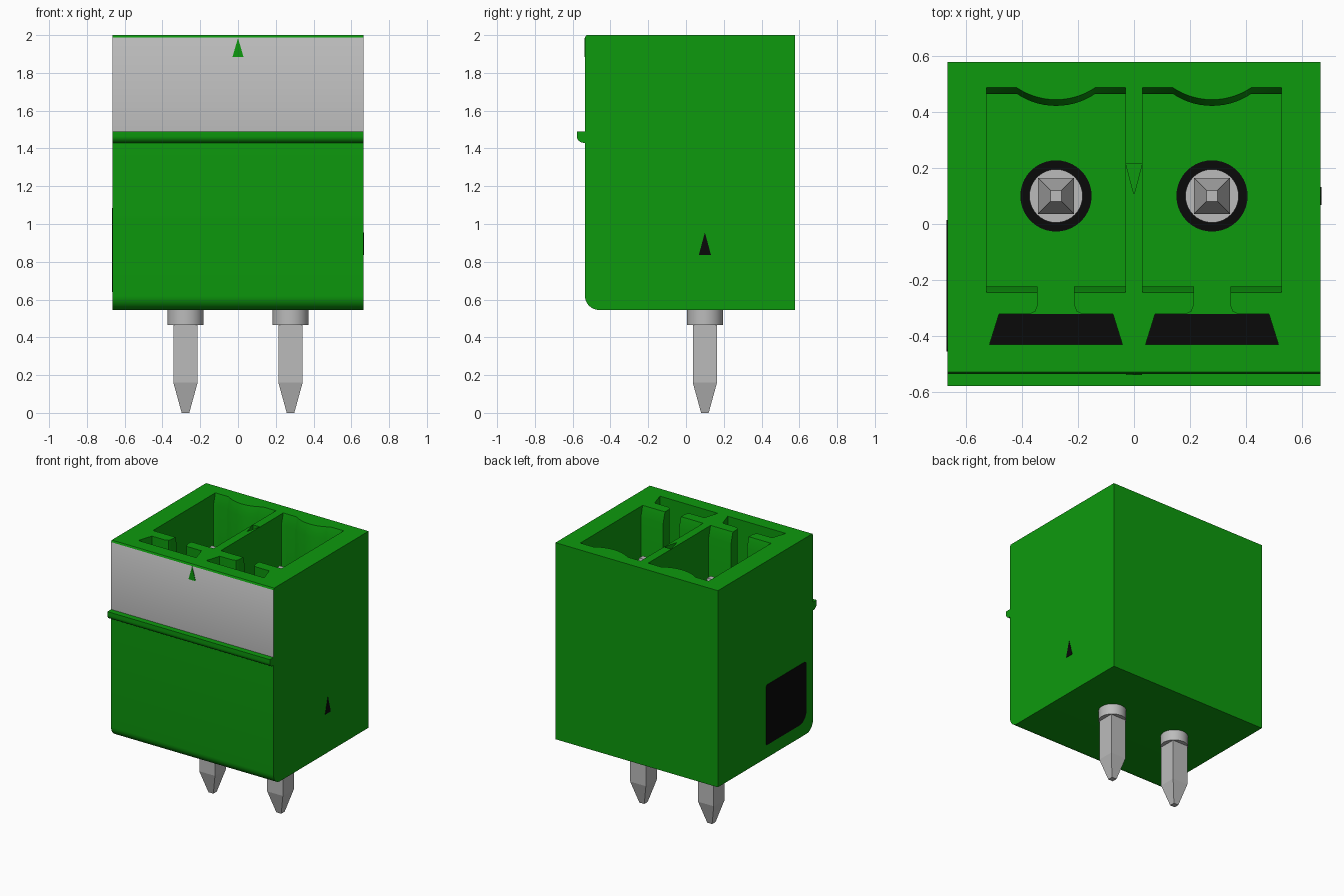
import bpy, bmesh, math

cube = bpy.data.objects.get("Cube")
if cube:
    bpy.data.objects.remove(cube, do_unlink=True)


def material(name, rgb, rough=0.6):
    m = bpy.data.materials.new(name)
    m.diffuse_color = (*rgb, 1)
    m.use_nodes = True
    bsdf = m.node_tree.nodes["Principled BSDF"]
    bsdf.inputs["Base Color"].default_value = (*rgb, 1)
    bsdf.inputs["Roughness"].default_value = rough
    return m


GREEN = material("green plastic", (0.004, 0.32, 0.004))
GREY = material("light grey", (0.5, 0.5, 0.5))
BLACK = material("black", (0.003, 0.003, 0.003))

FLOOR, TOP, BASE = 0.87, 2.0, 0.545
HALF_X, FRONT, BACK = 0.665, -0.535, 0.577
PIN_X, PIN_Y = 0.278, 0.10


def loft(name, layers, *mats):
    """Skin a stack of matching closed loops and cap both ends."""
    bm = bmesh.new()
    rings = [[bm.verts.new(p) for p in layer] for layer in layers]
    n = len(rings[0])
    for a, b in zip(rings, rings[1:]):
        for i in range(n):
            j = (i + 1) % n
            bm.faces.new((a[i], a[j], b[j], b[i]))
    bm.faces.new(rings[0])
    bm.faces.new(rings[-1])
    bmesh.ops.recalc_face_normals(bm, faces=bm.faces)
    mesh = bpy.data.meshes.new(name)
    bm.to_mesh(mesh)
    bm.free()
    obj = bpy.data.objects.new(name, mesh)
    bpy.context.collection.objects.link(obj)
    for m in mats:
        mesh.materials.append(m)
    return obj


def arc(cx, cy, r, a0, a1, steps):
    return [(cx + r * math.cos(math.radians(a0 + (a1 - a0) * i / steps)),
             cy + r * math.sin(math.radians(a0 + (a1 - a0) * i / steps)))
            for i in range(steps + 1)]


def smooth(obj, degrees=35):
    bpy.ops.object.select_all(action='DESELECT')
    obj.select_set(True)
    bpy.context.view_layer.objects.active = obj
    bpy.ops.object.shade_smooth_by_angle(angle=math.radians(degrees))


def at_z(points, z):
    return [(x, y, z) for x, y in points]


# Housing: side profile (y, z) with rounded foot and front ridge, extruded across x
profile = [(BACK, BASE)]
profile += arc(FRONT + 0.075, BASE + 0.075, 0.075, 270, 180, 8)
profile += [(FRONT, 1.43)]
profile += arc(FRONT - 0.008, 1.465, 0.035, 270, 180, 6)
profile += [(FRONT - 0.043, 1.49), (FRONT, 1.49), (FRONT, 1.988),
            (FRONT + 0.008, TOP), (BACK, TOP)]
housing = loft("housing", [[(x, y, z) for y, z in profile] for x in (-HALF_X, HALF_X)],
               GREEN, GREY)


def socket_outline(cx, flare):
    """Socket with a scalloped back wall, a keyway and a trapezoid slot in front."""
    back, front, hw = 0.464 + flare, -0.222 - flare, 0.2475
    w, dip = 0.14, 0.043
    r = (w * w + dip * dip) / (2 * dip)
    half = math.degrees(math.asin(w / r))
    pts = [(-hw, front), (-hw, back)]
    pts += arc(0, back - dip + r, r, 270 - half, 270 + half, 14)
    pts += [(hw, back), (hw, front)]
    pts += [(0.065, front), (0.065, -0.29), (0.074, -0.312), (0.095, -0.321)]
    pts += [(0.203, -0.321), (0.237, -0.43)]
    pts += [(-0.237, -0.43), (-0.203, -0.321)]
    pts += [(-0.095, -0.321), (-0.074, -0.312), (-0.065, -0.29), (-0.065, front)]
    return [(x + cx, y) for x, y in pts]


# Sockets and the shallow top pointer are cut out of the housing
cutters = []
for side, cx in (("left", PIN_X), ("right", -PIN_X)):
    plain, wide = socket_outline(cx, 0), socket_outline(cx, 0.022)
    cutters.append(loft(side + "_socket_cutter",
                        [at_z(plain, FLOOR), at_z(plain, TOP - 0.08),
                         at_z(wide, TOP), at_z(wide, TOP + 0.05)], GREEN))
pointer = [(-0.029, 0.215), (0.029, 0.215), (0.0, 0.105)]
cutters.append(loft("pointer_cutter", [at_z(pointer, TOP - 0.03), at_z(pointer, TOP + 0.05)], GREEN))

for cutter in cutters:
    mod = housing.modifiers.new("cut", 'BOOLEAN')
    mod.operation = 'DIFFERENCE'
    mod.solver = 'EXACT'
    mod.object = cutter
    bpy.context.view_layer.objects.active = housing
    bpy.ops.object.modifier_apply(modifier=mod.name)
for cutter in cutters:
    bpy.data.objects.remove(cutter, do_unlink=True)

# Upper front band is grey, everything else green
for f in housing.data.polygons:
    band = f.normal.y < -0.9 and f.center.y < FRONT + 0.004 and f.center.z > 1.5
    f.material_index = 1 if band and f.center.z < 1.98 else 0
smooth(housing)


def disc(r, n=40):
    return arc(0, 0, r, 0, 360 - 360 / n, n - 1)


def square(h):
    return [(-h, -h), (h, -h), (h, h), (-h, h)]


def moved(points, cx, cy, z):
    return [(x + cx, y + cy, z) for x, y in points]


# Contact pins, their collars, floor rings and slot floors
for side, cx in (("left", PIN_X), ("right", -PIN_X)):
    loft(side + "_pin",
         [moved(square(h), cx, PIN_Y, z)
          for h, z in ((0.02, 0), (0.064, 0.16), (0.064, 1.65), (0.02, 1.81))], GREY)
    collar = loft(side + "_pin_collar",
                  [moved(disc(0.095), cx, PIN_Y, z) for z in (0.465, FLOOR + 0.012)], GREY)
    smooth(collar)
    loft(side + "_floor_ring",
         [moved(disc(0.127), cx, PIN_Y, z) for z in (FLOOR - 0.003, FLOOR + 0.005)], BLACK)
    slot = [(-0.203, -0.321), (0.203, -0.321), (0.237, -0.43), (-0.237, -0.43)]
    loft(side + "_slot_floor",
         [moved(slot, cx, 0, z) for z in (FLOOR - 0.003, FLOOR + 0.005)], BLACK)

# Small arrow on the grey front band
front_tri = [(-0.029, 1.885), (0.029, 1.885), (0.0, 1.985)]
loft("front_arrow", [[(x, y, z) for x, z in front_tri]
                     for y in (FRONT - 0.003, FRONT + 0.002)], GREEN)

# Small arrow on the left side
side_tri = [(PIN_Y - 0.032, 0.837), (PIN_Y + 0.032, 0.837), (PIN_Y, 0.955)]
loft("side_arrow", [[(x, y, z) for y, z in side_tri]
                    for x in (HALF_X - 0.002, HALF_X + 0.003)], BLACK)

# Plain dark panel on the right side, with rounded corners
panel = (arc(-0.375, 0.72, 0.08, 180, 270, 6) + arc(0.0, 0.655, 0.015, 270, 360, 3)
         + arc(-0.005, 1.065, 0.02, 0, 90, 3) + arc(-0.435, 1.065, 0.02, 90, 180, 3))
loft("side_panel", [[(x, y, z) for y, z in panel]
                    for x in (-HALF_X - 0.003, -HALF_X + 0.002)], BLACK)
